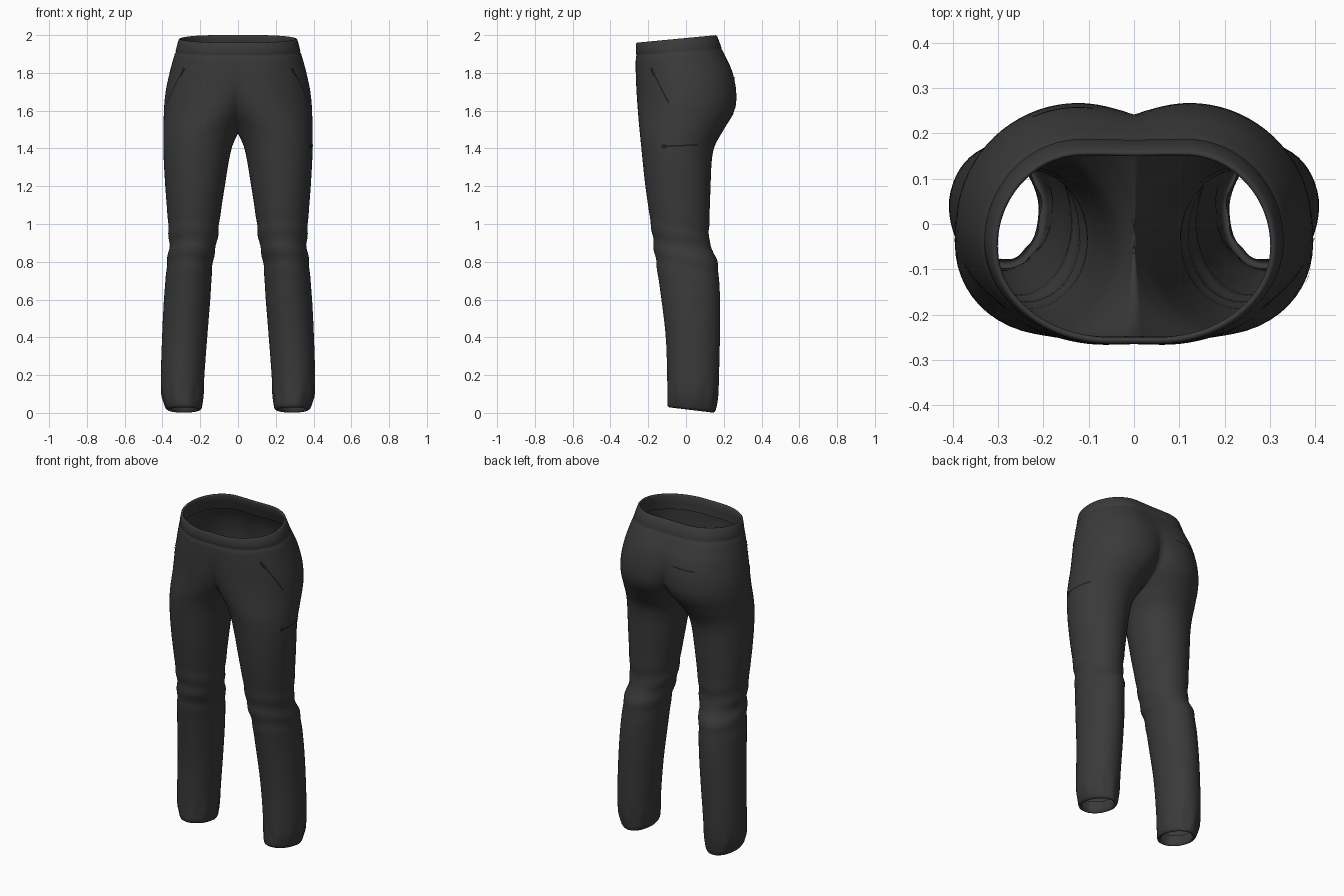
import bpy, bmesh, math
from mathutils import Vector
from mathutils.bvhtree import BVHTree

if "Cube" in bpy.data.objects:
    bpy.data.objects.remove(bpy.data.objects["Cube"])

# Colours
def material(name, v):
    m = bpy.data.materials.new(name)
    m.diffuse_color = (v, v, v, 1)
    m.use_nodes = True
    m.node_tree.nodes["Principled BSDF"].inputs["Base Color"].default_value = m.diffuse_color
    return m

FABRIC = material("charcoal fabric", 0.042)
ZIP = material("black zip", 0.012)

# Height profiles of one half, as (z, value), from hem to waist
CROTCH = 1.48
OUTER = [(0, .375), (.05, .392), (.1, .405), (.2, .408), (.4, .402), (.6, .392), (.8, .375), (.88, .365),
         (1, .37), (1.2, .385), (1.4, .395), (1.6, .392), (1.7, .383), (1.8, .362), (1.9, .335), (2, .308)]
INNER = [(0, .195), (.1, .183), (.2, .178), (.4, .163), (.6, .147), (.8, .133), (.9, .112), (1, .1),
         (1.2, .07), (1.4, .034), (CROTCH, 0), (1.52, -.02), (1.6, -.075), (1.7, -.15), (1.8, -.3), (1.9, -.6), (2, -1)]
FRONT = [(0, -.1), (.2, -.1), (.4, -.107), (.6, -.13), (.85, -.166), (1, -.186), (1.2, -.215), (1.4, -.236),
         (1.6, -.255), (1.8, -.266), (2, -.264)]
BACK = [(0, .152), (.1, .168), (.2, .175), (.6, .18), (.8, .165), (.85, .148), (.9, .124), (1, .124), (1.2, .13),
        (1.35, .138), (1.42, .155), (1.5, .2), (1.6, .257), (1.7, .266), (1.8, .245), (1.9, .195), (2, .155)]
# Where along x each lobe is deepest, on the front and on the seat
LOBE_F = [(1.4, .21), (CROTCH, .19), (1.6, .12), (1.7, .08), (2, .05)]
LOBE_B = [(1.4, .21), (CROTCH, .18), (1.6, .13), (1.8, .12), (2, .11)]

def profile(keys, z):
    """Smooth curve through the keys."""
    if z <= keys[0][0]:
        return keys[0][1]
    if z >= keys[-1][0]:
        return keys[-1][1]
    i = next(k for k in range(len(keys) - 1) if keys[k][0] <= z <= keys[k + 1][0])
    (z0, a), (z1, b) = keys[i], keys[i + 1]

    def slope(k):
        lo, hi = keys[max(k - 1, 0)], keys[min(k + 1, len(keys) - 1)]
        return (hi[1] - lo[1]) / (hi[0] - lo[0])
    h = z1 - z0
    t = (z - z0) / h
    return ((2*t**3 - 3*t*t + 1) * a + (t**3 - 2*t*t + t) * h * slope(i)
            + (3*t*t - 2*t**3) * b + (t**3 - t*t) * h * slope(i + 1))

N = 24  # segments per quarter-pair (front and back)

def ring(z, inset):
    """One cross-section: closed on the leg, open at the centre plane above the crotch."""
    xo, xi = profile(OUTER, z) - inset, profile(INNER, z)
    yf, yb = profile(FRONT, z) + inset, profile(BACK, z) - inset
    leg = z <= CROTCH + 1e-6
    if leg:
        xi += inset
    cy = (yf + yb) / 2
    pts = []
    for s in range(-N, N + 1):
        cx = profile(LOBE_F if s < 0 else LOBE_B, z)
        if z < 1.4:
            w = max(0, 1 - (1.4 - z) / .1)
            cx = w * cx + (1 - w) * (xo + xi) / 2
        end = math.pi if leg else math.acos(-cx / (cx - xi))
        a = end * s / N
        c, sn = math.cos(a), math.sin(a)
        x = cx + (xo - cx if c > 0 else cx - xi) * c
        y = cy + (yb - yf) / 2 * sn
        if abs(s) == N and not leg:
            x = 0
        # soft folds at the knee and gathers at the cuff
        fold = .004 * math.exp(-((z - .88) / .12) ** 2) * math.sin(55 * z + 2 * sn)
        fold += .003 * math.exp(-((z - .09) / .05) ** 2) * math.sin(9 * a)
        if leg:
            x += fold * c
            y += fold * sn
        # sloping waist and hem
        up = min(1, max(0, (z - 1.75) / .2))
        down = min(1, max(0, (.2 - z) / .15))
        pts.append((x, y, z + up * .095 * (y + .05) - down * .12 * (y - .03)))
    return pts

# Levels as (z, inset): folded waistband, body, turned-in hem
levels = [(1.88, .018), (1.93, .016), (1.972, .015), (1.98, .01), (1.98, .004), (1.974, 0), (1.94, 0),
          (1.915, .001), (1.909, .004), (1.903, .001), (1.88, 0)]
levels += [(1.86 - .02 * i, 0) for i in range(13)]
levels += [(CROTCH + .12 * (1 - i / 14) ** 2, 0) for i in range(1, 15)]
levels += [(CROTCH - .01, 0), (1.455, 0)] + [(1.43 - .02 * i, 0) for i in range(70)]
levels += [(.03, 0), (.02, .003), (.015, .01), (.02, .018), (.05, .02), (.09, .02)]

bm = bmesh.new()
rows = [[bm.verts.new(p) for p in ring(*lv)] for lv in levels]
for a, b in zip(rows, rows[1:]):
    for j in range(2 * N):
        bm.faces.new((a[j], b[j], b[j + 1], a[j + 1]))
bmesh.ops.remove_doubles(bm, verts=bm.verts, dist=1e-5)
tree = BVHTree.FromBMesh(bm)

def finish(bm, name, mat):
    me = bpy.data.meshes.new(name)
    bm.to_mesh(me)
    bm.free()
    me.materials.append(mat)
    ob = bpy.data.objects.new(name, me)
    bpy.context.collection.objects.link(ob)
    for p in me.polygons:
        p.use_smooth = True
    return ob

trousers = finish(bm, "trousers", FABRIC)
mirror = trousers.modifiers.new("other_leg", 'MIRROR')
mirror.use_clip = True
mirror.merge_threshold = 1e-5

# Zips: narrow strips laid on the cloth between two points, cast towards an axis
def zip_strip(name, p, q, centre=(0, 0), side=1, width=.008, steps=14):
    p, q = Vector(p), Vector(q)
    bm = bmesh.new()
    pairs = []
    for i in range(steps + 1):
        g = p.lerp(q, i / steps)
        away = Vector((g.x - centre[0], g.y - centre[1], 0)).normalized()
        hit, n, _, _ = tree.ray_cast(g + away * .5, -away)
        if hit is None:
            continue
        if n.dot(away) < 0:
            n = -n
        across = n.cross(q - p).normalized() * width / 2
        pair = [hit + n * .003 + across, hit + n * .003 - across]
        pairs.append([bm.verts.new((v.x * side, v.y, v.z)) for v in pair])
    for a, b in zip(pairs, pairs[1:]):
        f = (a[0], a[1], b[1], b[0])
        bm.faces.new(f if side > 0 else f[::-1])
    finish(bm, name, ZIP)

for side, label in ((1, "right"), (-1, "left")):
    zip_strip(label + "_hip_zip", (.29, -.18, 1.82), (.37, -.09, 1.64), side=side)
    zip_strip(label + "_hip_zip_pull", (.285, -.185, 1.825), (.30, -.165, 1.785), side=side, width=.018, steps=3)
zip_strip("thigh_zip", (.38, -.13, 1.41), (.38, .07, 1.42), centre=(.2, -.04))
zip_strip("thigh_zip_pull", (.38, -.13, 1.41), (.38, -.10, 1.41), centre=(.2, -.04), width=.02, steps=3)
zip_strip("back_zip", (.08, .22, 1.775), (.20, .21, 1.765), side=-1)
